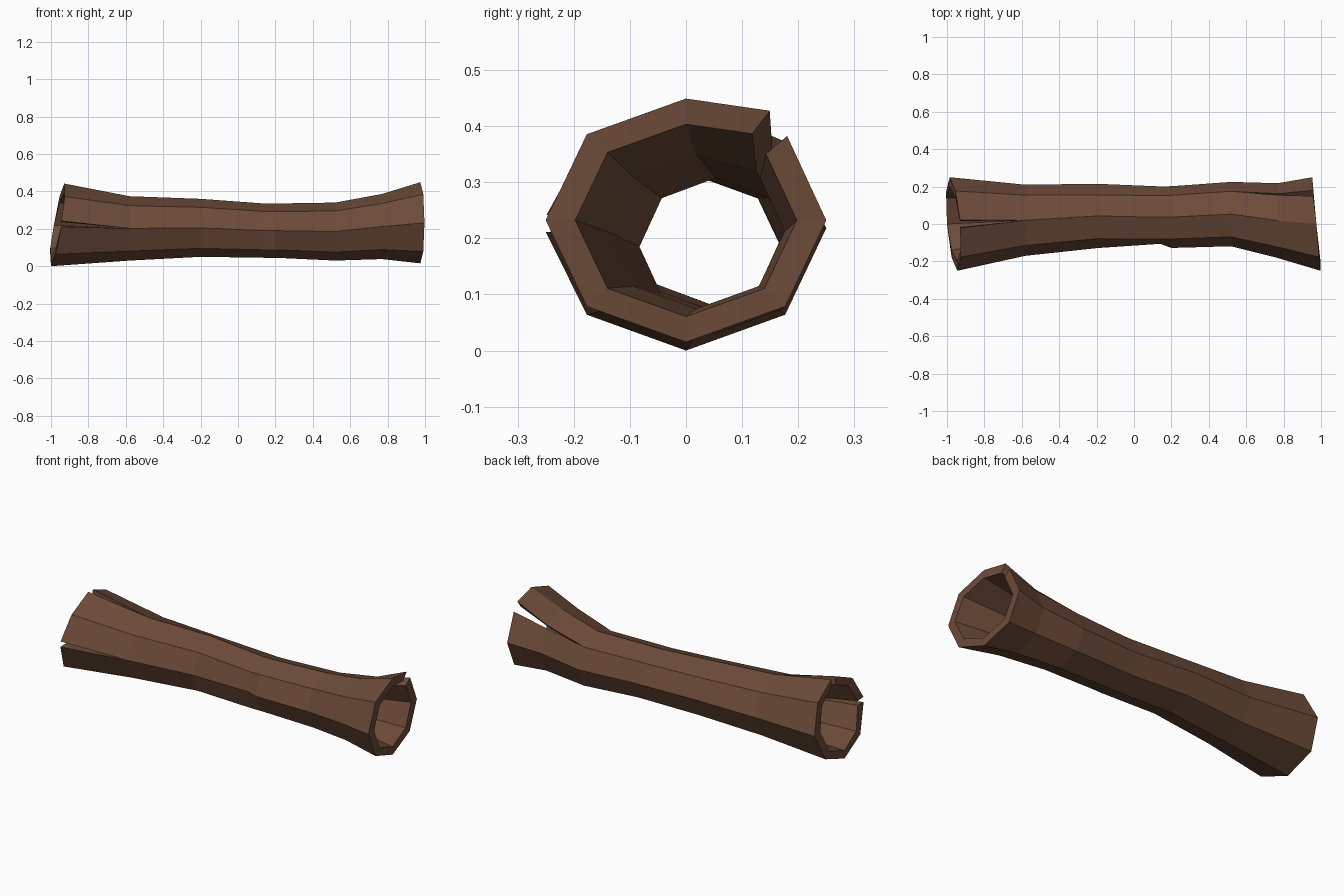
import bpy, bmesh, math

if "Cube" in bpy.data.objects:
    bpy.data.objects.remove(bpy.data.objects["Cube"], do_unlink=True)

SIDES = 8          # corner 0 = back, 2 = top, 4 = front, 6 = bottom
INNER = 0.79       # bore size relative to the bark

# Cross-sections along the log: x, centre y, centre z, radius y, radius z
RINGS = [
    (-0.965, 0.00, 0.218, 0.250, 0.218),
    (-0.58, 0.02, 0.202, 0.190, 0.172),
    (-0.20, 0.043, 0.205, 0.172, 0.155),
    (0.14, 0.036, 0.190, 0.165, 0.145),
    (0.20, 0.037, 0.190, 0.165, 0.145),
    (0.52, 0.053, 0.185, 0.172, 0.155),
    (0.77, 0.018, 0.212, 0.200, 0.174),
    (0.975, 0.00, 0.232, 0.250, 0.217),
]
LAST = len(RINGS) - 1

# Split seams: (ring, corner) -> (angle shift, outward scale) for each lip
CRACKS = {
    (0, 4): ((-0.11, 1.0), (0.03, 1.0)),
    (0, 2): ((-0.08, 1.02), (0.08, 1.03)),
    (LAST, 1): ((-0.02, 1.0), (0.20, 1.08)),
    (LAST - 1, 1): ((-0.02, 1.0), (0.06, 1.03)),
}
# Chips: corners pushed inwards
CHIPS = {(3, 4): 0.86, (2, 1): 0.92}


def corner(ring, k, lip, scale):
    """Point on a ring; lip 0 / 1 is the side of a split seam."""
    x, cy, cz, ry, rz = RINGS[ring]
    a = k * math.tau / SIDES
    # ragged, slanted ends
    if ring == 0:
        x += 0.035 * math.sin(a) - 0.02 * math.cos(a)
    elif ring == LAST:
        x -= 0.022 * math.cos(a)
    if (ring, k) in CRACKS:
        shift, grow = CRACKS[ring, k][lip]
        a += shift
        scale *= grow
    if scale > INNER * 1.1:
        scale *= CHIPS.get((ring, k), 1.0)
    return (x, cy + scale * ry * math.cos(a), cz + scale * rz * math.sin(a))


bm = bmesh.new()
verts = {}


def vert(ring, k, lip, scale):
    k %= SIDES
    key = (ring, k, lip if (ring, k) in CRACKS else 0, scale)
    if key not in verts:
        verts[key] = bm.verts.new(corner(*key))
    return verts[key]


# Outer bark and matching inner wall
inner_of = {}
bark = []
for r in range(LAST):
    for k in range(SIDES):
        spots = [(r, k, 1), (r + 1, k, 1), (r + 1, k + 1, 0), (r, k + 1, 0)]
        out = [vert(*s, 1.0) for s in spots]
        inn = [vert(*s, INNER) for s in spots]
        inner_of.update(zip(out, inn))
        bark.append(bm.faces.new(out))
        bm.faces.new(inn[::-1])

# Broken ends and crack sides join bark to inner wall
edges = {e for f in bark for e in f.edges if len(e.link_faces) == 1}
for e in edges:
    a, b = e.verts
    bm.faces.new((a, b, inner_of[b], inner_of[a]))
bmesh.ops.recalc_face_normals(bm, faces=bm.faces[:])

mesh = bpy.data.meshes.new("hollow_log")
bm.to_mesh(mesh)
bm.free()

# Single flat bark colour
wood = bpy.data.materials.new("brown_bark")
wood.use_nodes = True
color = (0.15, 0.07, 0.04, 1.0)
wood.diffuse_color = color
wood.node_tree.nodes["Principled BSDF"].inputs["Base Color"].default_value = color
mesh.materials.append(wood)

log = bpy.data.objects.new("hollow_log", mesh)
bpy.context.scene.collection.objects.link(log)
